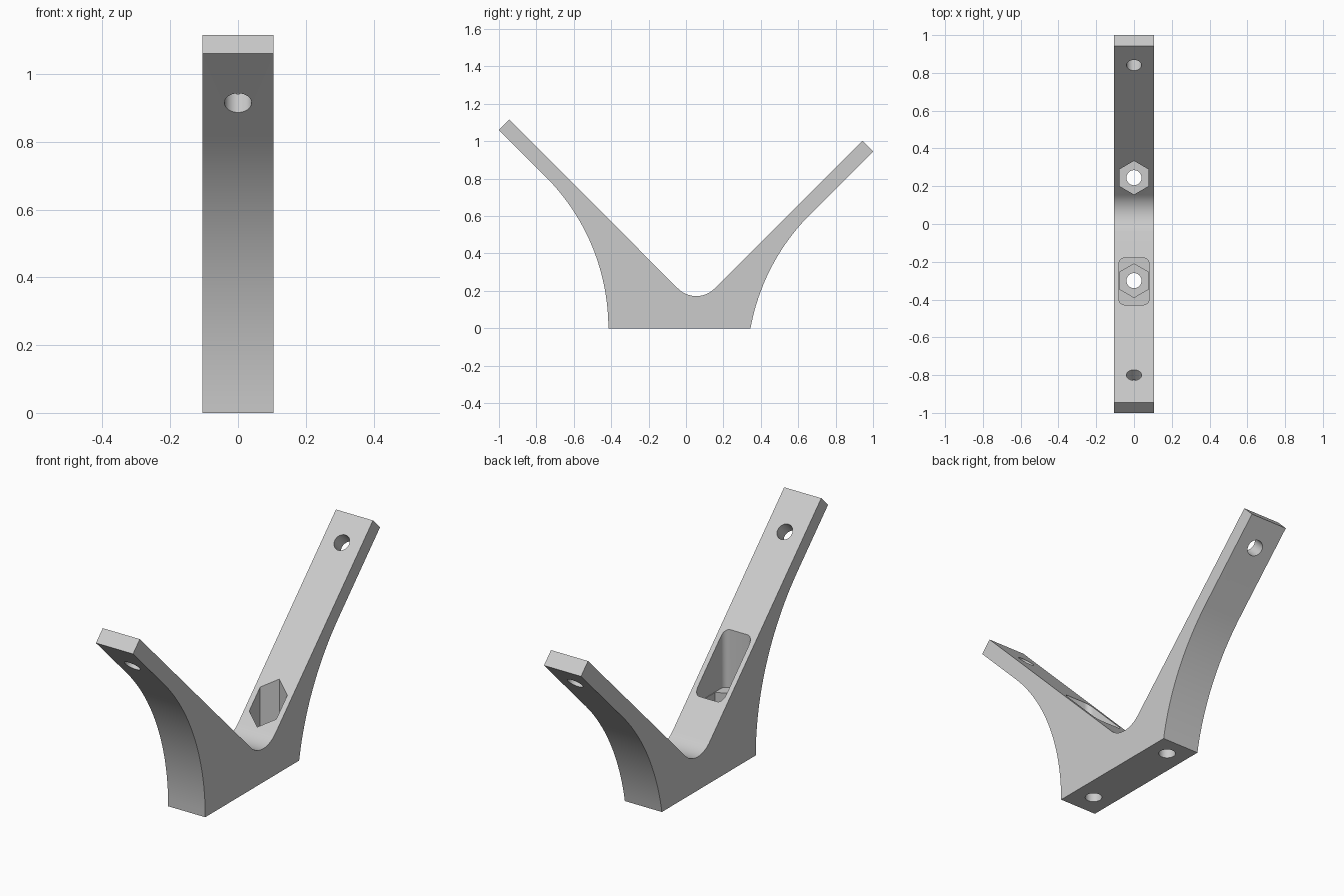
import bpy, bmesh
from math import sin, cos, pi, radians
from mathutils import Matrix, Vector

cube = bpy.data.objects.get("Cube")
if cube:
    bpy.data.objects.remove(cube)

grey = bpy.data.materials.new("plain grey")
grey.use_nodes = True
grey.diffuse_color = (0.6, 0.6, 0.6, 1)
grey.node_tree.nodes["Principled BSDF"].inputs["Base Color"].default_value = grey.diffuse_color

WIDTH = 0.21
BORE = 0.04


def arc(cy, cz, r, start, end, steps):
    angles = [radians(start + (end - start) * i / steps) for i in range(steps + 1)]
    return [(cy + r * cos(a), cz + r * sin(a)) for a in angles]


def prism(name, points, depth, matrix):
    """Extrude a flat outline by depth along local z, then place it."""
    bm = bmesh.new()
    face = bm.faces.new([bm.verts.new((u, v, 0)) for u, v in points])
    top = bmesh.ops.extrude_face_region(bm, geom=[face])["geom"]
    bmesh.ops.translate(bm, vec=(0, 0, depth),
                        verts=[v for v in top if isinstance(v, bmesh.types.BMVert)])
    bmesh.ops.transform(bm, matrix=matrix, verts=bm.verts)
    bmesh.ops.recalc_face_normals(bm, faces=bm.faces)
    mesh = bpy.data.meshes.new(name)
    bm.to_mesh(mesh)
    bm.free()
    mesh.materials.append(grey)
    ob = bpy.data.objects.new(name, mesh)
    bpy.context.collection.objects.link(ob)
    return ob


def polygon(r, sides, turn=0):
    return [(r * cos(turn + 2 * pi * i / sides), r * sin(turn + 2 * pi * i / sides))
            for i in range(sides)]


def rounded_rectangle(hx, hy, r):
    points = []
    for sx, sy, start in ((1, 1, 0), (-1, 1, 90), (-1, -1, 180), (1, -1, 270)):
        points += arc(sx * (hx - r), sy * (hy - r), r, start, start + 90, 6)
    return points


# Side profile in (y, z): two sloping arms over a flared foot
profile = [(-0.945, 1.115), (-1.0, 1.06)]
profile += arc(-1.562, 0, 1.147, 45, 0, 24)          # front flare
profile += arc(1.474, -0.203, 1.147, 169.8, 135, 20)  # back flare
profile += [(1.0, 0.945), (0.943, 1.002)]
profile += arc(0.055, 0.31, 0.138, 315, 225, 20)      # valley fillet
yz_plane = Matrix(((0, 0, 1, -WIDTH / 2), (1, 0, 0, 0), (0, 1, 0, 0), (0, 0, 0, 1)))
bracket = prism("v_bracket", profile, WIDTH, yz_plane)

# Cutters: bolt holes, nut pockets, access slot and holes through the arm tips
circle = polygon(BORE, 40)
hexagon = polygon(0.089, 6, pi / 2)
cutters = []
for side, y in (("front", -0.3), ("back", 0.245)):
    cutters.append(prism(side + "_bolt_cutter", circle, 1.5, Matrix.Translation((0, y, -0.2))))
    cutters.append(prism(side + "_nut_cutter", hexagon, 1.0, Matrix.Translation((0, y, 0.1))))
cutters.append(prism("slot_cutter", rounded_rectangle(0.08, 0.124, 0.03), 1.0,
                     Matrix.Translation((0, -0.304, 0.3))))
for side, y, z, tilt in (("front", -0.8, 0.97, -45), ("back", 0.84, 0.9, 45)):
    place = (Matrix.Translation((0, y, z)) @ Matrix.Rotation(radians(tilt), 4, "X")
             @ Matrix.Translation((0, 0, -0.2)))
    cutters.append(prism(side + "_arm_hole_cutter", circle, 0.4, place))

bpy.context.view_layer.objects.active = bracket
for cutter in cutters:
    mod = bracket.modifiers.new(cutter.name, "BOOLEAN")
    mod.operation = "DIFFERENCE"
    mod.solver = "EXACT"
    mod.object = cutter
    bpy.ops.object.modifier_apply(modifier=mod.name)
    bpy.data.objects.remove(cutter)

bpy.ops.object.select_all(action="DESELECT")
bracket.select_set(True)
bpy.ops.object.shade_smooth_by_angle(angle=radians(25))
